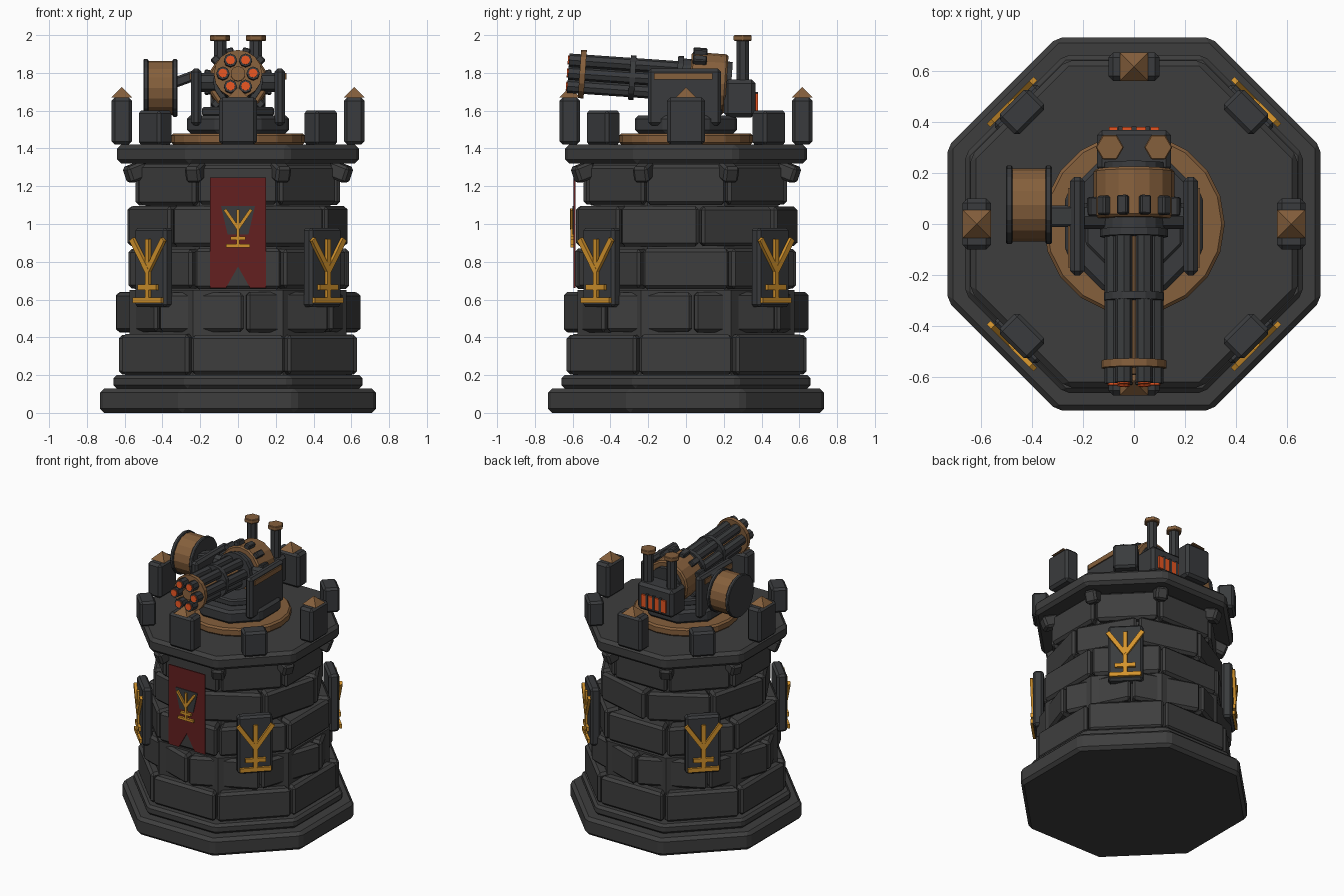
import bpy, bmesh, math, random
from math import radians, tan, cos, sin, pi
from mathutils import Matrix, Vector

random.seed(4)
cube = bpy.data.objects.get("Cube")
if cube:
    bpy.data.objects.remove(cube, do_unlink=True)


def material(name, rgb):
    m = bpy.data.materials.new(name)
    m.use_nodes = True
    m.diffuse_color = (*rgb, 1)
    m.node_tree.nodes["Principled BSDF"].inputs["Base Color"].default_value = (*rgb, 1)
    return m


STONE = material("dark stone", (0.048, 0.048, 0.048))
IRON = material("dark iron", (0.042, 0.044, 0.047))
COPPER = material("copper", (0.235, 0.115, 0.045))
GOLD = material("gold", (0.65, 0.29, 0.025))
GLOW = material("orange glow", (0.80, 0.09, 0.015))
RED = material("banner red", (0.125, 0.014, 0.014))

T = Matrix.Translation
R = Matrix.Rotation
UP = Matrix()
ALONG_Y = R(pi / 2, 4, 'X')
ALONG_X = R(pi / 2, 4, 'Y')


def around(deg, radius, z):
    """Frame on the wall: local -y points outward, x runs along the wall."""
    return R(radians(deg), 4, 'Z') @ T((0, -radius, z))


def finish(name, bm, mat, frame, bevel=0):
    bmesh.ops.recalc_face_normals(bm, faces=bm.faces)
    me = bpy.data.meshes.new(name)
    bm.to_mesh(me)
    bm.free()
    me.materials.append(mat)
    ob = bpy.data.objects.new(name, me)
    ob.matrix_world = frame
    bpy.context.collection.objects.link(ob)
    if bevel:
        mod = ob.modifiers.new("chamfer", 'BEVEL')
        mod.width, mod.segments, mod.limit_method = bevel, 1, 'ANGLE'
    return ob


def box(name, size, frame, mat, bevel=0, inner_scale=1):
    bm = bmesh.new()
    bmesh.ops.create_cube(bm, size=1, matrix=Matrix.Diagonal((*size, 1)))
    for v in bm.verts:
        if v.co.y > 0:
            v.co.x *= inner_scale
    return finish(name, bm, mat, frame, bevel)


def prism(name, radius, height, sides, frame, mat, bevel=0, top=None, turn=0):
    bm = bmesh.new()
    bmesh.ops.create_cone(bm, cap_ends=True, segments=sides, radius1=radius,
                          radius2=radius if top is None else top, depth=height,
                          matrix=R(radians(turn), 4, 'Z'))
    return finish(name, bm, mat, frame, bevel)


def octagon(name, apothem, z0, z1, mat, bevel):
    return prism(name, apothem / cos(pi / 8), z1 - z0, 8, T((0, 0, (z0 + z1) / 2)),
                 mat, bevel, turn=22.5)


def plate(name, outline, thick, frame, mat):
    """Flat outline in x-z, with thickness along y."""
    bm = bmesh.new()
    face = bm.faces.new([bm.verts.new((x, 0, z)) for x, z in outline])
    ext = bmesh.ops.extrude_face_region(bm, geom=[face])
    verts = [e for e in ext["geom"] if isinstance(e, bmesh.types.BMVert)]
    bmesh.ops.translate(bm, verts=verts, vec=(0, thick, 0))
    return finish(name, bm, mat, frame)


def rune(name, frame, s):
    """Branching emblem of straight bars, unit height, base at z = 0."""
    bars = [((0, 0), (0, 0.97)), ((-0.31, 0.03), (0.31, 0.03)),
            ((-0.2, 0.23), (0.2, 0.23)),
            ((0, 0.48), (0.34, 0.97)), ((0, 0.48), (-0.34, 0.97))]
    bm = bmesh.new()
    for i, (p, q) in enumerate(bars):
        a, b = Vector((p[0], 0, p[1])) * s, Vector((q[0], 0, q[1])) * s
        d = b - a
        m = T((a + b) / 2) @ R(math.atan2(d.x, d.z), 4, 'Y')
        size = (0.085 * s, 0.016 + 0.001 * i, d.length)
        bmesh.ops.create_cube(bm, size=1, matrix=m @ Matrix.Diagonal((*size, 1)))
    return finish(name, bm, GOLD, frame)


# Stepped plinth, core and parapet slab
octagon("plinth", 0.73, 0, 0.13, STONE, 0.022)
octagon("plinth_step", 0.66, 0.13, 0.2, STONE, 0.018)
octagon("lower_core", 0.575, 0.2, 0.65, STONE, 0)
octagon("upper_core", 0.49, 0.65, 1.33, STONE, 0)
octagon("parapet_slab", 0.64, 1.32, 1.42, STONE, 0.022)

# Staggered brick courses: apothem, base height, rotation
courses = [(0.635, 0.2, 0), (0.605, 0.425, 26), (0.583, 0.655, 0),
           (0.55, 0.88, 30), (0.538, 1.1, 0)]
for c, (apothem, z, turn) in enumerate(courses):
    for i in range(8):
        a = apothem + random.uniform(-0.006, 0.006)
        h = 0.215 + random.uniform(-0.008, 0.003)
        depth = 0.13
        box(f"brick_{c}_{i}", (2 * a * tan(pi / 8) - 0.016, depth, h),
            around(45 * i + turn, a - depth / 2, z + 0.108), STONE, 0.018,
            (a - depth) / a)

# Corbels on the corners and merlons on the slab
for i in range(8):
    box(f"corbel_{i}", (0.085, 0.11, 0.09),
        around(45 * i + 22.5, 0.585, 1.275) @ R(radians(20), 4, 'X'), STONE, 0.014)
    if i % 2:
        box(f"low_merlon_{i}", (0.165, 0.11, 0.18), around(45 * i, 0.62, 1.51), IRON, 0.015)
    else:
        box(f"tall_merlon_{i}", (0.2, 0.11, 0.25), around(45 * i, 0.615, 1.545), IRON, 0.018)
        prism(f"merlon_cap_{i}", 0.078, 0.055, 4, around(45 * i, 0.615, 1.697),
              COPPER, top=0, turn=45)

# Plaques on the diagonals
for i in range(4):
    deg = 45 + 90 * i
    box(f"plaque_{i}", (0.235, 0.07, 0.42), around(deg, 0.63, 0.77), IRON, 0.015)
    rune(f"plaque_rune_{i}", around(deg, 0.675, 0.585), 0.345)

# Banner on the front
plate("banner", [(-0.147, 1.245), (-0.147, 0.66), (-0.065, 0.66), (0, 0.775),
                 (0.065, 0.66), (0.147, 0.66), (0.147, 1.245)], 0.009,
      T((0, -0.595, 0)), RED)
plate("banner_shield", [(-0.09, 1.095), (-0.055, 0.945), (0.055, 0.945), (0.09, 1.095)],
      0.006, T((0, -0.6, 0)), IRON)
rune("banner_rune", T((0, -0.603, 0.878)), 0.205)

# Turntable and cradle
prism("turntable_ring", 0.355, 0.06, 20, T((0, 0, 1.45)), COPPER, 0.012)
octagon("turntable_base", 0.27, 1.48, 1.575, IRON, 0.018)
octagon("turntable_step", 0.19, 1.57, 1.62, IRON, 0.01)
for side, label in ((1, "left"), (-1, "right")):
    box(f"{label}_cradle_plate", (0.055, 0.385, 0.3), T((side * 0.222, -0.008, 1.672)), IRON, 0.016)
    box(f"{label}_cradle_stripe", (0.012, 0.31, 0.035), T((side * 0.252, -0.015, 1.783)), COPPER)
prism("trunnion_axle", 0.05, 0.42, 8, T((0, 0.03, 1.75)) @ ALONG_X, IRON)

# Rotary gun, tilted slightly upward
GUN = T((0, 0, 1.755)) @ R(radians(-4), 4, 'X')


def gun_disc(name, radius, y0, y1, mat, sides=16, x=0, z=0, bevel=0):
    return prism(name, radius, y1 - y0, sides, GUN @ T((x, (y0 + y1) / 2, z)) @ ALONG_Y,
                 mat, bevel)


for i in range(6):
    a = i * pi / 3
    x, z = 0.08 * cos(a), 0.08 * sin(a)
    gun_disc(f"barrel_{i}", 0.035, -0.625, 0.02, IRON, 8, x, z)
    gun_disc(f"muzzle_glow_{i}", 0.024, -0.632, -0.62, GLOW, 8, x, z)
gun_disc("barrel_core", 0.04, -0.59, 0.0, COPPER, 10)
gun_disc("front_clamp", 0.128, -0.565, -0.535, COPPER)
gun_disc("middle_clamp", 0.118, -0.3, -0.27, IRON)
gun_disc("rear_clamp", 0.132, -0.05, -0.02, IRON)
gun_disc("gun_housing", 0.12, -0.02, 0.24, IRON)
gun_disc("breech_drum", 0.158, 0.02, 0.215, COPPER, bevel=0.01)
for i in range(12):
    box(f"drum_tooth_{i}", (0.042, 0.075, 0.045),
        GUN @ R(radians(30 * i + 15), 4, 'Y') @ T((0, 0.065, 0.163)), IRON, 0.006)

# Furnace box with glowing slits and twin chimneys
box("furnace", (0.29, 0.165, 0.2), T((0, 0.285, 1.665)), IRON, 0.02)
for i in range(4):
    box(f"furnace_slit_{i}", (0.034, 0.02, 0.09), T((-0.081 + 0.054 * i, 0.37, 1.645)), GLOW)
    if i < 3:
        box(f"furnace_bar_{i}", (0.018, 0.024, 0.11), T((-0.054 + 0.054 * i, 0.37, 1.645)), IRON)
for side, label in ((1, "left"), (-1, "right")):
    prism(f"{label}_chimney", 0.036, 0.24, 8, T((side * 0.095, 0.3, 1.86)), IRON, turn=22.5)
    prism(f"{label}_chimney_cap", 0.055, 0.03, 6, T((side * 0.095, 0.3, 1.985)), COPPER, 0.004, turn=30)

# Ammunition drum hung on the right side
DRUM = T((-0.411, 0.075, 1.72))
prism("ammo_drum", 0.143, 0.13, 16, DRUM @ ALONG_X, COPPER)
for x in (-0.077, 0.077):
    prism("ammo_drum_rim", 0.153, 0.026, 16, DRUM @ T((x, 0, 0)) @ ALONG_X, IRON, 0.005)
box("ammo_feed_arm", (0.16, 0.085, 0.055), T((-0.275, 0.03, 1.77)) @ R(radians(-20), 4, 'Y'), IRON, 0.01)
